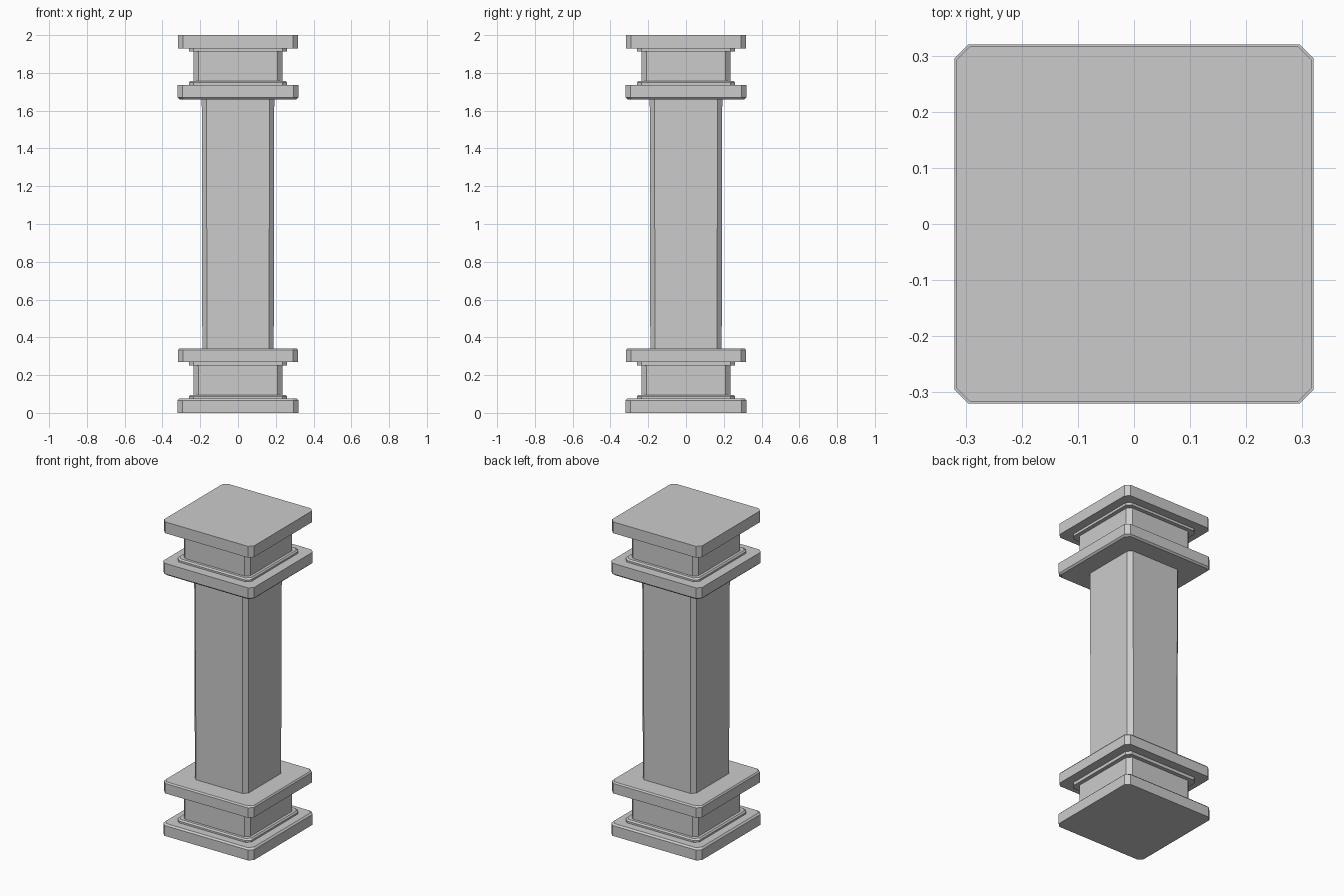
import bpy, bmesh

if "Cube" in bpy.data.objects:
    bpy.data.objects.remove(bpy.data.objects["Cube"])


def stack(name, profile, cut=0.025):
    """Loft chamfered-square rings through (half_width, z) profile points."""
    bm = bmesh.new()
    rings = []
    for h, z in profile:
        k = h - cut
        pts = [(h, -k), (h, k), (k, h), (-k, h), (-h, k), (-h, -k), (-k, -h), (k, -h)]
        rings.append([bm.verts.new((x, y, z)) for x, y in pts])
    for a, b in zip(rings, rings[1:]):
        for i in range(8):
            j = (i + 1) % 8
            bm.faces.new((a[i], a[j], b[j], b[i]))
    bm.faces.new(rings[0][::-1])
    bm.faces.new(rings[-1])
    bmesh.ops.recalc_face_normals(bm, faces=bm.faces)
    mesh = bpy.data.meshes.new(name)
    bm.to_mesh(mesh)
    bm.free()
    ob = bpy.data.objects.new(name, mesh)
    bpy.context.collection.objects.link(ob)
    return ob


# base: foot plate, lower step, neck, upper step, upper plate
stack("base", [
    (0.32, 0.0), (0.32, 0.066), (0.31, 0.076),
    (0.26, 0.076), (0.26, 0.087), (0.252, 0.096),
    (0.235, 0.096), (0.235, 0.25),
    (0.26, 0.25), (0.26, 0.27),
    (0.317, 0.27), (0.317, 0.333), (0.31, 0.342)])

# shaft
stack("shaft", [(0.189, 0.342), (0.192, 1.66)])

# capital: lower plate, step, neck, step, top plate
stack("capital", [
    (0.31, 1.66), (0.32, 1.67), (0.32, 1.737),
    (0.26, 1.737), (0.26, 1.748), (0.252, 1.757),
    (0.235, 1.757), (0.235, 1.912),
    (0.26, 1.912), (0.26, 1.928),
    (0.317, 1.928), (0.317, 2.0)])
